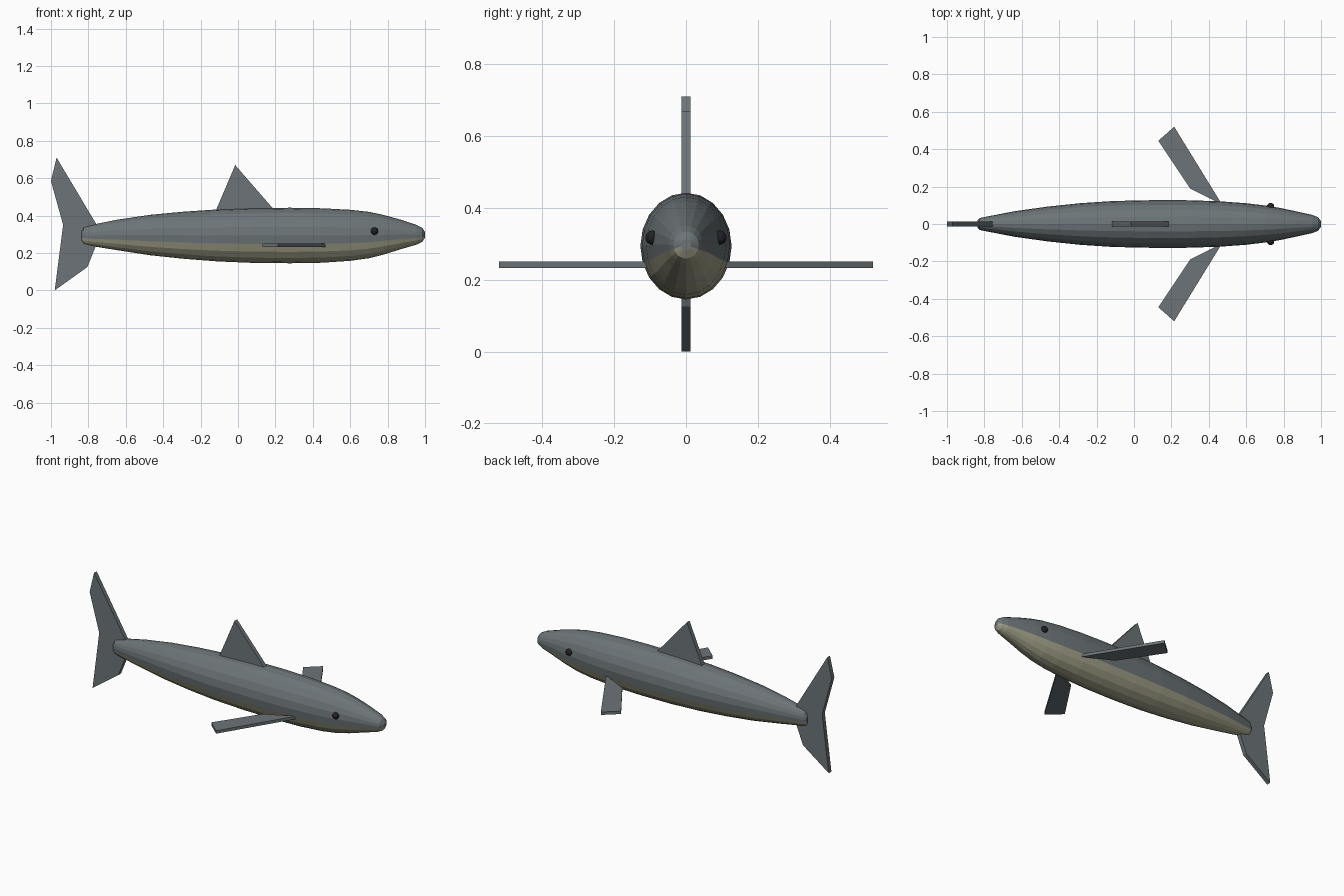
import bpy, bmesh
from math import sin, cos, pi

if "Cube" in bpy.data.objects:
    bpy.data.objects.remove(bpy.data.objects["Cube"])


def material(name, rgb):
    m = bpy.data.materials.new(name)
    m.diffuse_color = (*rgb, 1)
    m.use_nodes = True
    m.node_tree.nodes["Principled BSDF"].inputs["Base Color"].default_value = m.diffuse_color
    return m


SKIN = material("slate", (0.15, 0.175, 0.185))
BELLY = material("cream", (0.36, 0.355, 0.25))
EYE = material("black", (0.015, 0.015, 0.02))


def make_object(name, bm, *mats):
    bmesh.ops.recalc_face_normals(bm, faces=bm.faces)
    mesh = bpy.data.meshes.new(name)
    bm.to_mesh(mesh)
    bm.free()
    for m in mats:
        mesh.materials.append(m)
    obj = bpy.data.objects.new(name, mesh)
    bpy.context.collection.objects.link(obj)
    return obj


def fin(name, points, place, thickness):
    """Extrude a flat outline; place(a, b, t) maps it into space."""
    bm = bmesh.new()
    lo, hi = ([bm.verts.new(place(a, b, t)) for a, b in points]
              for t in (-thickness / 2, thickness / 2))
    bm.faces.new(lo)
    bm.faces.new(hi)
    n = len(points)
    for i in range(n):
        j = (i + 1) % n
        bm.faces.new((lo[i], lo[j], hi[j], hi[i]))
    return make_object(name, bm, SKIN)


# Body: elliptical rings along x as (x, half width, bottom z, top z)
RINGS = [(-0.836, 0.022, 0.262, 0.322), (-0.825, 0.032, 0.247, 0.340),
         (-0.795, 0.038, 0.239, 0.348), (-0.64, 0.068, 0.214, 0.379),
         (-0.47, 0.092, 0.188, 0.404), (-0.29, 0.111, 0.169, 0.421),
         (-0.11, 0.123, 0.155, 0.433), (0.08, 0.127, 0.147, 0.440),
         (0.28, 0.127, 0.145, 0.442), (0.45, 0.122, 0.148, 0.439),
         (0.60, 0.111, 0.158, 0.431), (0.70, 0.099, 0.172, 0.420),
         (0.78, 0.086, 0.192, 0.403), (0.87, 0.067, 0.220, 0.378),
         (0.955, 0.048, 0.245, 0.350), (0.985, 0.036, 0.259, 0.334),
         (1.0, 0.014, 0.282, 0.312)]
SIDES = 20
bm = bmesh.new()
loops = []
for x, w, z0, z1 in RINGS:
    mid, half = (z0 + z1) / 2, (z1 - z0) / 2
    loops.append([bm.verts.new((x, w * cos(2 * pi * i / SIDES),
                                mid + half * sin(2 * pi * i / SIDES)))
                  for i in range(SIDES)])
for a, b in zip(loops, loops[1:]):
    for i in range(SIDES):
        j = (i + 1) % SIDES
        f = bm.faces.new((a[i], a[j], b[j], b[i]))
        # pale underside below the lateral line
        f.material_index = int(sin(2 * pi * (i + 0.5) / SIDES) < -0.3)
bm.faces.new(loops[0])
bm.faces.new(loops[-1])
make_object("body", bm, SKIN, BELLY)


# Upright fins in the middle plane
def upright(x, z, t):
    return (x, t, z)


fin("dorsal_fin", [(-0.13, 0.40), (-0.015, 0.67), (0.185, 0.44), (0.21, 0.41)],
    upright, 0.026)
fin("tail_fin", [(-0.97, 0.71), (-1.0, 0.585), (-0.935, 0.35), (-0.98, 0.0),
                 (-0.805, 0.125), (-0.755, 0.25), (-0.755, 0.35)],
    upright, 0.026)

# Paired parts: pectoral fins and eyes
for side, s in (("left", 1), ("right", -1)):
    fin(side + "_pectoral_fin",
        [(0.47, 0.105), (0.215, 0.52), (0.13, 0.445), (0.30, 0.19)],
        lambda x, y, t: (x, s * y, 0.241 + t), 0.018)
    bm = bmesh.new()
    bmesh.ops.create_uvsphere(bm, u_segments=12, v_segments=8, radius=0.02)
    bmesh.ops.translate(bm, verts=bm.verts, vec=(0.73, s * 0.093, 0.317))
    make_object(side + "_eye", bm, EYE)
